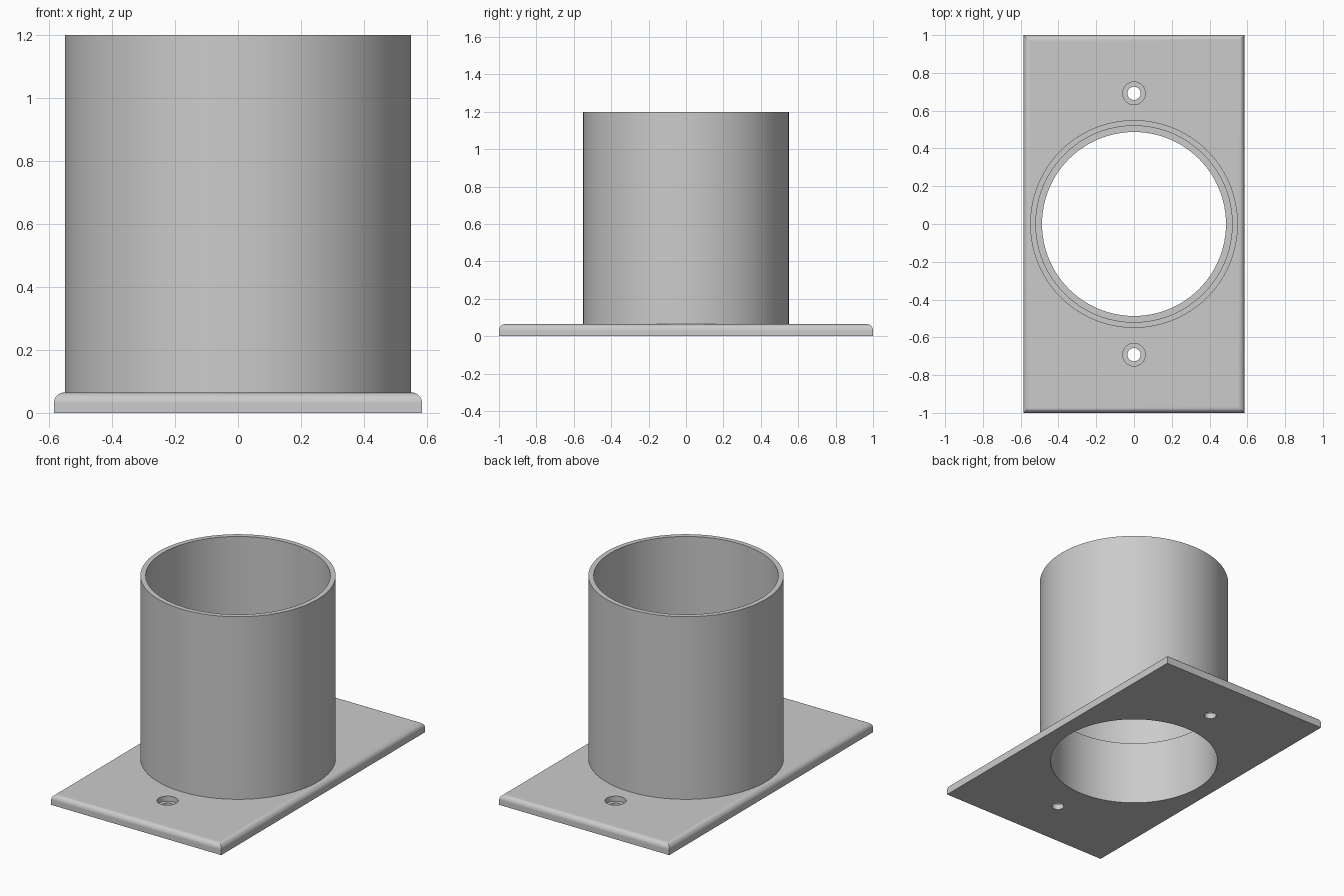
import bpy, bmesh, math

if "Cube" in bpy.data.objects:
    bpy.data.objects.remove(bpy.data.objects["Cube"], do_unlink=True)

SEGMENTS = 96
HALF_X, HALF_Y, PLATE_TOP = 0.585, 1.0, 0.065
BORE, TUBE_INNER, TUBE_OUTER = 0.487, 0.52, 0.55
SHELF, TUBE_TOP = 0.4, 1.2
FILLET = 0.034
SCREW_Y, SCREW_R, HEAD_R, HEAD_FLOOR = 0.692, 0.035, 0.06, 0.033

grey = bpy.data.materials.new("plain grey")
grey.use_nodes = True
COLOUR = (0.6, 0.6, 0.6, 1)
grey.diffuse_color = COLOUR
grey.node_tree.nodes["Principled BSDF"].inputs["Base Color"].default_value = COLOUR


def add_object(name, bm):
    """Turn a bmesh into a grey object in the scene."""
    bmesh.ops.recalc_face_normals(bm, faces=bm.faces)
    mesh = bpy.data.meshes.new(name)
    bm.to_mesh(mesh)
    bm.free()
    mesh.materials.append(grey)
    obj = bpy.data.objects.new(name, mesh)
    bpy.context.collection.objects.link(obj)
    return obj


def revolve(name, profile, y=0, segments=SEGMENTS, closed=True):
    """Spin a (radius, height) profile around a vertical axis at y."""
    bm = bmesh.new()
    rings = []
    for r, z in profile:
        angles = [math.tau * i / segments for i in range(segments)]
        rings.append([bm.verts.new((r * math.cos(a), y + r * math.sin(a), z)) for a in angles])
    pairs = list(zip(rings, rings[1:]))
    if closed:
        pairs.append((rings[-1], rings[0]))
    else:
        bm.faces.new(rings[0])
        bm.faces.new(rings[-1])
    for low, high in pairs:
        for i in range(segments):
            j = (i + 1) % segments
            bm.faces.new((low[i], low[j], high[j], high[i]))
    return add_object(name, bm)


def activate(obj):
    bpy.ops.object.select_all(action="DESELECT")
    obj.select_set(True)
    bpy.context.view_layer.objects.active = obj


def cut(target, cutter):
    """Subtract the cutter from the target, then discard it."""
    cutter.hide_render = True
    mod = target.modifiers.new("cut", "BOOLEAN")
    mod.operation, mod.solver, mod.object = "DIFFERENCE", "EXACT", cutter
    activate(target)
    bpy.ops.object.modifier_apply(modifier=mod.name)
    bpy.data.objects.remove(cutter, do_unlink=True)


def smooth(obj):
    activate(obj)
    bpy.ops.object.shade_smooth_by_angle(angle=math.radians(30))
    mod = obj.modifiers.new("flat face normals", "WEIGHTED_NORMAL")
    mod.keep_sharp = True


# Mounting plate with rounded upper edges
bm = bmesh.new()
bmesh.ops.create_cube(bm, size=1)
for v in bm.verts:
    v.co = (v.co.x * 2 * HALF_X, v.co.y * 2 * HALF_Y, (v.co.z + 0.5) * PLATE_TOP)
top_edges = [e for e in bm.edges if all(v.co.z > PLATE_TOP / 2 for v in e.verts)]
bmesh.ops.bevel(bm, geom=top_edges, offset=FILLET, segments=8, profile=0.5, affect="EDGES")
plate = add_object("mounting_plate", bm)

# Central bore and two counterbored screw holes
cut(plate, revolve("bore_cutter", [(BORE, -0.1), (BORE, 0.2)], closed=False))
screw_profile = [(SCREW_R, -0.1), (SCREW_R, HEAD_FLOOR), (HEAD_R, HEAD_FLOOR), (HEAD_R, 0.2)]
for side in (-1, 1):
    cut(plate, revolve("screw_cutter", screw_profile, side * SCREW_Y, 48, closed=False))
smooth(plate)

# Upright tube with an inner shelf where the bore widens
tube = revolve("socket_tube", [
    (BORE, PLATE_TOP), (TUBE_OUTER, PLATE_TOP), (TUBE_OUTER, TUBE_TOP),
    (TUBE_INNER, TUBE_TOP), (TUBE_INNER, SHELF), (BORE, SHELF)])
smooth(tube)
